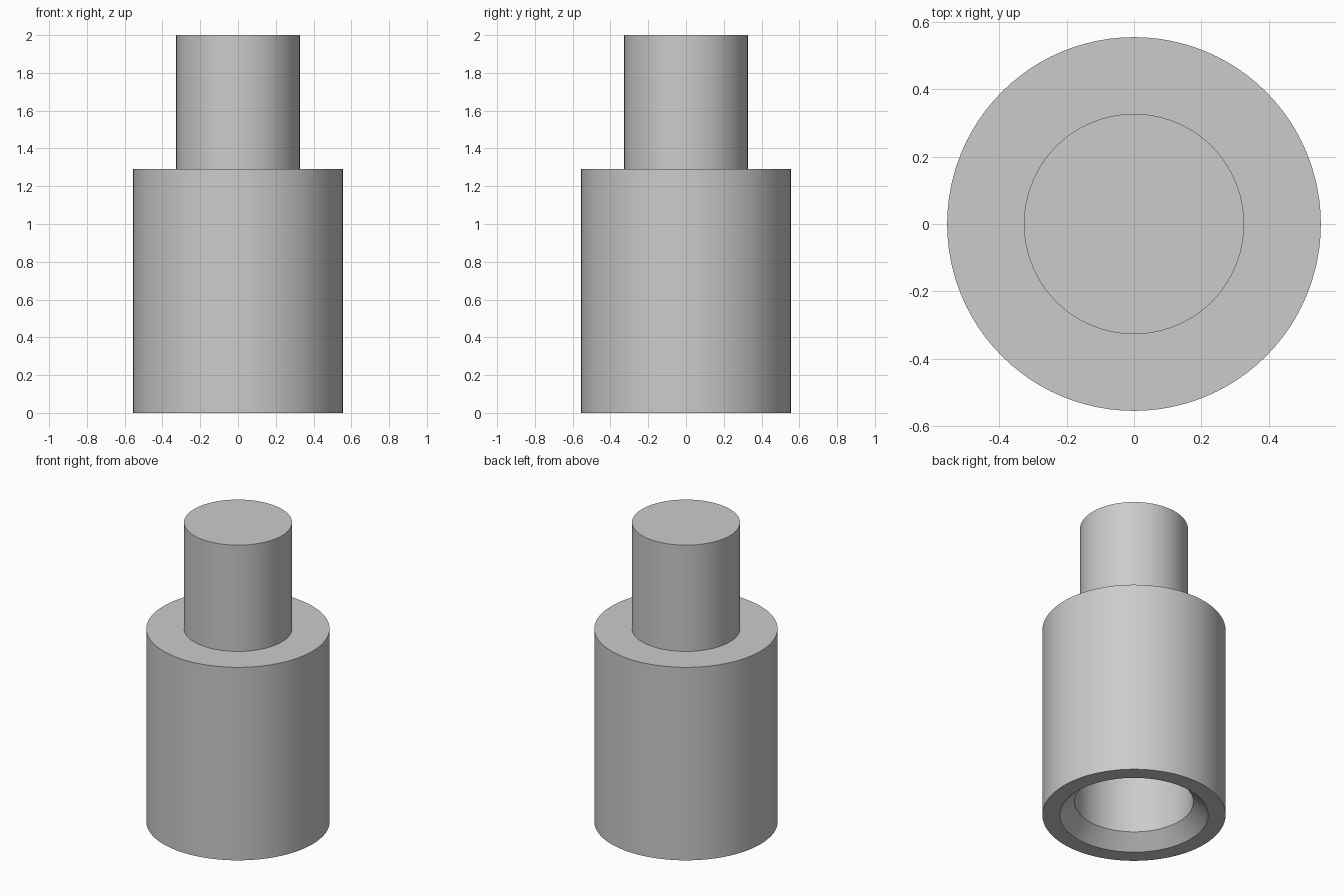
import bpy
import bmesh
import math

cube = bpy.data.objects.get("Cube")
if cube:
    bpy.data.objects.remove(cube, do_unlink=True)

SEGMENTS = 96

# One plain grey for the whole part
grey = bpy.data.materials.new("plain_grey")
grey.use_nodes = True
colour = (0.6, 0.6, 0.6, 1.0)
grey.diffuse_color = colour
grey.node_tree.nodes["Principled BSDF"].inputs["Base Color"].default_value = colour


def lathe(name, profile):
    """Spin a (radius, height) profile about z into a closed solid."""
    bm = bmesh.new()
    verts = [bm.verts.new((r, 0, z)) for r, z in profile]
    edges = [bm.edges.new(pair) for pair in zip(verts, verts[1:])]
    bmesh.ops.spin(bm, geom=verts + edges, cent=(0, 0, 0), axis=(0, 0, 1),
                   angle=math.tau, steps=SEGMENTS)
    bmesh.ops.remove_doubles(bm, verts=bm.verts, dist=0.0001)
    bmesh.ops.recalc_face_normals(bm, faces=bm.faces)
    mesh = bpy.data.meshes.new(name)
    bm.to_mesh(mesh)
    bm.free()
    mesh.materials.append(grey)
    obj = bpy.data.objects.new(name, mesh)
    bpy.context.collection.objects.link(obj)
    bpy.ops.object.select_all(action="DESELECT")
    obj.select_set(True)
    bpy.context.view_layer.objects.active = obj
    bpy.ops.object.shade_smooth_by_angle(angle=math.radians(30))
    return obj


OUTER, STUD, BORE, MOUTH = 0.555, 0.327, 0.36, 0.45
TOP, SHOULDER, BORE_END = 2.0, 1.29, 1.0
CHAMFER = MOUTH - BORE

# Stepped body: stud, shoulder, sleeve, chamfered mouth and blind bore
lathe("stepped_sleeve", [
    (0, TOP), (STUD, TOP),
    (STUD, SHOULDER), (OUTER, SHOULDER),
    (OUTER, 0), (MOUTH, 0),
    (BORE, CHAMFER), (BORE, BORE_END),
    (0, BORE_END),
])
